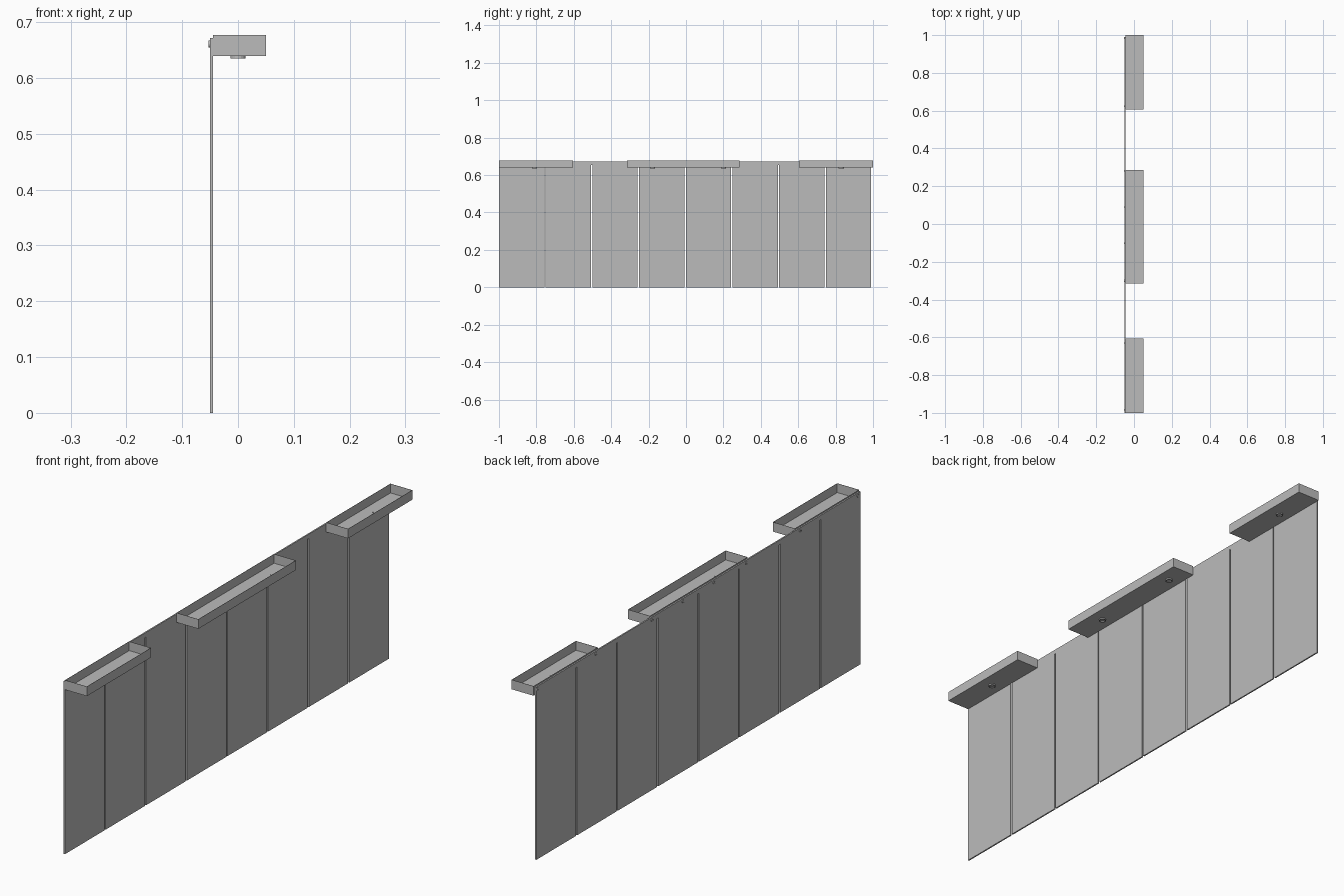
import bpy, bmesh
from math import pi
from mathutils import Matrix

cube = bpy.data.objects.get("Cube")
if cube:
    bpy.data.objects.remove(cube, do_unlink=True)

grey = bpy.data.materials.new("plain grey")
grey.use_nodes = True
grey.diffuse_color = (0.5, 0.5, 0.5, 1)
grey.node_tree.nodes["Principled BSDF"].inputs["Base Color"].default_value = (0.5, 0.5, 0.5, 1)


def finish(name, bm):
    bmesh.ops.recalc_face_normals(bm, faces=bm.faces)
    mesh = bpy.data.meshes.new(name)
    bm.to_mesh(mesh)
    bm.free()
    mesh.materials.append(grey)
    obj = bpy.data.objects.new(name, mesh)
    bpy.context.collection.objects.link(obj)
    return obj


# Hanging panel: one comb-shaped outline with narrow slots between the strips
BACK, FRONT = -0.05, -0.0445
PITCH, STRIP, SLOT_TOP, PANEL_TOP = 0.2497, 0.2425, 0.655, 0.672
outline = []
for i in range(8):
    start = -1 + PITCH * i
    end = start + STRIP
    bottom_left = (start, 0)
    if i:
        outline.append((start, SLOT_TOP))
    outline += [bottom_left, (end, 0)]
    if i < 7:
        outline.append((end, SLOT_TOP))
outline += [(outline[-1][0], PANEL_TOP), (-1, PANEL_TOP)]
bm = bmesh.new()
sheet = bm.faces.new([bm.verts.new((BACK, y, z)) for y, z in outline])
extruded = bmesh.ops.extrude_face_region(bm, geom=[sheet], use_keep_orig=True)
moved = [v for v in extruded["geom"] if isinstance(v, bmesh.types.BMVert)]
bmesh.ops.translate(bm, verts=moved, vec=(FRONT - BACK, 0, 0))
finish("strip_panel", bm)


# Open trays along the top, with thin walls and a sunken floor
def tray(name, y0, y1, z0=0.64, z1=0.677, x0=-0.0445, x1=0.05, wall=0.0015):
    bm = bmesh.new()
    place = (Matrix.Translation(((x0 + x1) / 2, (y0 + y1) / 2, (z0 + z1) / 2))
             @ Matrix.Diagonal((x1 - x0, y1 - y0, z1 - z0, 1)))
    bmesh.ops.create_cube(bm, size=1, matrix=place)
    top = max(bm.faces, key=lambda f: f.calc_center_median().z)
    bmesh.ops.inset_individual(bm, faces=[top], thickness=wall)
    floor = bmesh.ops.extrude_discrete_faces(bm, faces=[top])["faces"][0]
    bmesh.ops.translate(bm, verts=floor.verts, vec=(0, 0, z0 + wall - z1))
    finish(name, bm)


def disc(name, place, radius, depth, rim, sink, sides=16):
    """Short cylinder whose outer (+z) cap is sunk inside a raised rim."""
    bm = bmesh.new()
    bmesh.ops.create_cone(bm, cap_ends=True, segments=sides,
                          radius1=radius, radius2=radius, depth=depth)
    cap = max(bm.faces, key=lambda f: f.calc_center_median().z)
    bmesh.ops.inset_individual(bm, faces=[cap], thickness=rim)
    cap = bmesh.ops.extrude_discrete_faces(bm, faces=[cap])["faces"][0]
    bmesh.ops.translate(bm, verts=cap.verts, vec=(0, 0, -sink))
    bmesh.ops.transform(bm, matrix=place, verts=bm.verts)
    finish(name, bm)


tray("front_tray", -1, -0.605)
tray("middle_tray", -0.315, 0.285)
tray("rear_tray", 0.605, 1)

# Drain collars under the trays, with a small outlet in each tray floor
for i, y in enumerate((-0.81, -0.18, 0.2, 0.83)):
    down = Matrix.Translation((0, y, 0.638)) @ Matrix.Rotation(pi, 4, 'X')
    disc(f"drain_collar_{i + 1}", down, 0.0135, 0.005, 0.004, 0.003)
    up = Matrix.Translation((0, y, 0.6415))
    disc(f"drain_outlet_{i + 1}", up, 0.003, 0.001, 0.001, 0.0004)

# Screw heads on the outer face of the panel
for i, y in enumerate((-0.985, -0.63, -0.3, -0.1, 0.09, 0.28, 0.625, 0.985)):
    outward = Matrix.Translation((-0.051, y, 0.661)) @ Matrix.Rotation(-pi / 2, 4, 'Y')
    disc(f"screw_head_{i + 1}", outward, 0.006, 0.003, 0.002, 0.001)
